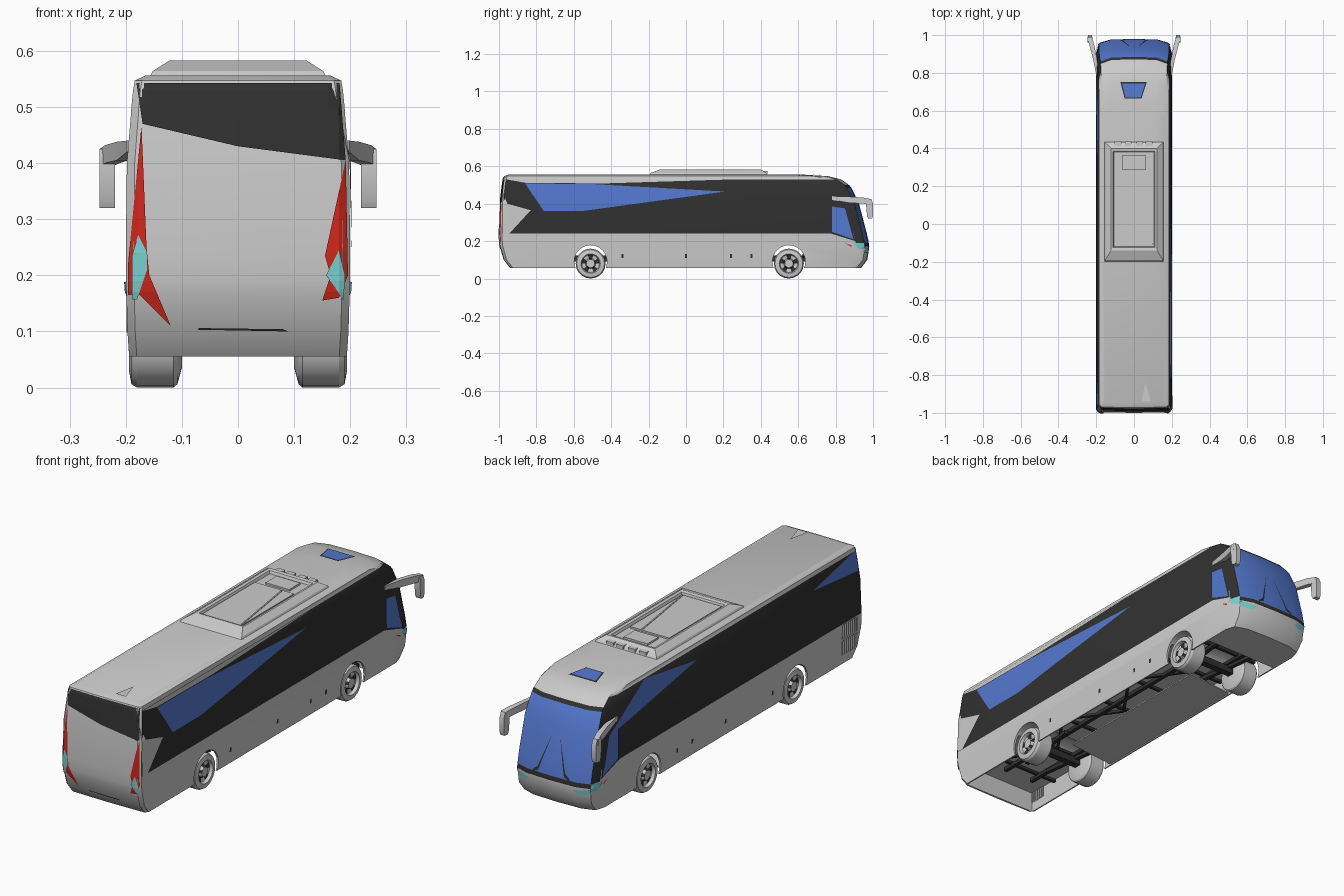
import bpy, bmesh, math
from mathutils import Vector
from mathutils.bvhtree import BVHTree

if "Cube" in bpy.data.objects:
    bpy.data.objects.remove(bpy.data.objects["Cube"])


def material(name, rgb):
    m = bpy.data.materials.new(name)
    m.diffuse_color = (*rgb, 1)
    m.use_nodes = True
    m.node_tree.nodes["Principled BSDF"].inputs["Base Color"].default_value = m.diffuse_color
    return m


BLACK = material("black", (0.03, 0.03, 0.03))
BLUE = material("glass_blue", (0.09, 0.19, 0.63))
RED = material("lamp_red", (0.65, 0.02, 0.01))
TEAL = material("lamp_teal", (0.2, 0.65, 0.65))


def add(name, bm, mats=(), smooth=False):
    me = bpy.data.meshes.new(name)
    bm.to_mesh(me)
    bm.free()
    ob = bpy.data.objects.new(name, me)
    bpy.context.collection.objects.link(ob)
    for m in mats:
        me.materials.append(m)
    if smooth:
        bpy.ops.object.select_all(action='DESELECT')
        ob.select_set(True)
        bpy.context.view_layer.objects.active = ob
        bpy.ops.object.shade_smooth_by_angle(angle=math.radians(30))
    return ob


def loft(rings, mat_of=lambda i, k: 0):
    """Closed solid through rings of equal point count."""
    bm = bmesh.new()
    vs = [[bm.verts.new(p) for p in r] for r in rings]
    n = len(vs[0])
    for i in range(len(vs) - 1):
        for k in range(n):
            j = (k + 1) % n
            f = bm.faces.new((vs[i][k], vs[i][j], vs[i + 1][j], vs[i + 1][k]))
            f.material_index = mat_of(i, k)
    bm.faces.new(vs[0][::-1])
    bm.faces.new(vs[-1])
    bmesh.ops.recalc_face_normals(bm, faces=bm.faces[:])
    return bm


def rect(hx, y0, y1, z):
    return [(-hx, y0, z), (hx, y0, z), (hx, y1, z), (-hx, y1, z)]


def box(name, lo, hi, mats=()):
    r = [[(lo[0], lo[1], z), (hi[0], lo[1], z), (hi[0], hi[1], z), (lo[0], hi[1], z)] for z in (lo[2], hi[2])]
    return add(name, loft(r), mats)


def beam(name, a, b, r, mats=()):
    a, b = Vector(a), Vector(b)
    q = (b - a).to_track_quat('Z', 'Y')
    c = [Vector((x * r, y * r, 0)) for x, y in ((-1, -1), (1, -1), (1, 1), (-1, 1))]
    return add(name, loft([[p + q @ v for v in c] for p in (a, b)]), mats)


# Body: plan outlines stacked by height (z, half width, rear y, front y)
LEVELS = [(.055, .194, -.94, .935), (.10, .197, -.975, .97), (.17, .199, -.995, .98),
          (.19, .2, -.998, .977), (.24, .2, -1, .967), (.40, .198, -.994, .925),
          (.485, .191, -.984, .885), (.50, .19, -.982, .872), (.53, .187, -.978, .83),
          (.547, .184, -.972, .76), (.556, .165, -.95, .62)]


def outline(z, w, r, f):
    half = [(0, r), (.93 * w, r + .003), (w, r + .016), (w, f - .07), (.93 * w, f - .024), (.62 * w, f - .004), (0, f)]
    return [(x, y, z) for x, y in half + [(-x, y) for x, y in half[5:0:-1]]]


def body_mat(i, k):
    z, s = LEVELS[i][0], min(k, 11 - k)
    if s == 2 and .24 <= z < .53 or s == 3 and .19 <= z <= .50:
        return 1
    if s >= 4 and .17 <= z < .50:
        return 2 if .18 < z < .45 else 1
    return 0


bm = loft([outline(*l) for l in LEVELS], body_mat)
skin = BVHTree.FromBMesh(bm)
body = add("body", bm, (None, BLACK, BLUE))

# Cut the hollow underside, wheel arches and rear side grille opening
AXLES = (-.51, .55)
cutters = [box("cut_under", (-.188, -.93, -.1), (.188, .74, .15)),
           box("cut_grille", (-.25, -.955, .10), (-.186, -.845, .235))]
for y in AXLES:
    bpy.ops.mesh.primitive_cylinder_add(vertices=24, radius=.088, depth=.6, location=(0, y, .09), rotation=(0, math.pi / 2, 0))
    cutters.append(bpy.context.object)
bpy.ops.object.select_all(action='DESELECT')
bpy.context.view_layer.objects.active = body
body.select_set(True)
for c in cutters:
    m = body.modifiers.new("cut", 'BOOLEAN')
    m.operation, m.solver, m.object = 'DIFFERENCE', 'EXACT', c
    bpy.ops.object.modifier_apply(modifier=m.name)
    bpy.data.objects.remove(c)
bpy.ops.object.shade_smooth_by_angle(angle=math.radians(30))

# Flat outlines laid on the body skin from one side
VIEWS = {'right': (lambda u, v: (1, u, v), (-1, 0, 0)), 'left': (lambda u, v: (-1, u, v), (1, 0, 0)),
         'rear': (lambda u, v: (u, -2, v), (0, 1, 0)), 'nose': (lambda u, v: (u, 2, v), (0, -1, 0)),
         'roof': (lambda u, v: (u, v, 1), (0, 0, -1))}


def decal(name, view, pts, mat=None, lift=.003):
    place, d = VIEWS[view]
    d = Vector(d)
    bm = bmesh.new()
    bm.faces.new([bm.verts.new((u, v, 0)) for u, v in pts])
    bmesh.ops.triangulate(bm, faces=bm.faces[:])
    cuts = [((0, l[0], 0), (0, 1, 0)) for l in LEVELS] + [((i * .02, 0, 0), (1, 0, 0)) for i in range(-50, 51)]
    for co, no in cuts:
        bmesh.ops.bisect_plane(bm, geom=bm.verts[:] + bm.edges[:] + bm.faces[:], plane_co=co, plane_no=no)
    for v in bm.verts:
        o = Vector(place(v.co.x, v.co.y))
        hit = skin.ray_cast(o, d)[0] or skin.find_nearest(o)[0]
        v.co = hit - d * lift
    bm.normal_update()
    for f in bm.faces:
        if f.normal.dot(d) > 0:
            f.normal_flip()
    return add(name, bm, (mat,) if mat else ())


decal("right_window_blue", 'right', [(-.86, .508), (-.5, .505), (.21, .465), (-.56, .36), (-.76, .36)], BLUE)
decal("right_roof_strip", 'right', [(-.96, .53), (-.86, .512), (-.45, .508), (.25, .53)])
decal("right_rear_panel", 'right', [(-.98, .46), (-.955, .40), (-.83, .365), (-.945, .24), (-.98, .24)])
decal("left_front_blue", 'left', [(.85, .37), (.57, .53), (.2, .475)], BLUE)
decal("left_rear_blue", 'left', [(-.64, .47), (-.955, .535), (-.965, .44)], BLUE)
for side in ('right', 'left'):
    decal(side + "_driver_window", side, [(.78, .385), (.85, .375), (.895, .21), (.78, .25)], BLUE, .005)
    decal(side + "_window_drop", side, [(.76, .245), (.895, .245), (.905, .20)], BLACK)
    decal(side + "_side_lamp", side, [(.89, .187), (.955, .192), (.955, .155), (.93, .155)], TEAL)
    decal(side + "_marker", side, [(.85, .19), (.885, .178), (.885, .168)], RED)
    for y in (-.34, 0, .24, .35):
        decal(side + "_latch", side, [(y - .006, .11), (y + .006, .11), (y + .006, .13), (y - .006, .13)], BLACK)

# Rear window and lamps
decal("rear_window", 'rear', [(-.181, .543), (.181, .543), (.192, .405), (0, .43), (-.17, .47)], BLACK)
decal("rear_lamp_left", 'rear', [(-.172, .467), (-.163, .25), (-.158, .2), (-.12, .11), (-.175, .165), (-.196, .165), (-.196, .22)], RED)
decal("rear_lamp_right", 'rear', [(.192, .405), (.155, .235), (.165, .2), (.15, .155), (.18, .16), (.196, .2)], RED)
decal("rear_lens_left", 'rear', [(-.178, .272), (-.162, .24), (-.162, .21), (-.18, .157), (-.189, .157), (-.189, .235)], TEAL, .005)
decal("rear_lens_right", 'rear', [(.18, .245), (.191, .2), (.188, .155), (.172, .18), (.157, .2)], TEAL, .005)
decal("rear_bumper_seam", 'rear', [(-.07, .106), (.08, .104), (.09, .1), (-.07, .103)], BLACK)

# Nose: headlamps and wipers
for s in (-1, 1):
    decal("headlamp", 'nose', [(s * .11, .155), (s * .188, .165), (s * .183, .14), (s * .13, .135)], TEAL)
    decal("wiper", 'nose', [(s * .02, .36), (s * .065, .2), (s * .1, .185), (s * .09, .20), (s * .07, .215)], BLACK)

# Roof hatch and vent
decal("hatch_frame", 'roof', [(-.072, .752), (.068, .752), (.04, .665), (-.05, .665)], BLACK)
decal("hatch_glass", 'roof', [(-.064, .745), (.06, .745), (.036, .671), (-.045, .671)], BLUE, .005)
decal("roof_vent", 'roof', [(.06, -.84), (.09, -.94), (.04, -.94)], None, .006)

# Roof air unit
add("roof_unit", loft([rect(.16, -.205, .44, .548), rect(.152, -.19, .43, .564), rect(.122, -.14, .40, .583),
                       rect(.11, -.125, .385, .580), rect(.105, -.12, .38, .568)]))
box("roof_unit_cover", (-.1, -.115, .566), (.098, .265, .575))
box("roof_unit_box", (-.06, .285, .566), (.06, .365, .576))
beam("roof_unit_rib", (.095, -.11, .575), (.04, .26, .575), .003)
for x in (-.085, -.03, .03, .08):
    box("roof_unit_vent", (x - .018, .395, .56), (x + .018, .437, .574))

# Grille slats on the left rear
for i in range(8):
    y = -.95 + i * .0143
    box("grille_slat", (-.199, y - .003, .098), (-.19, y + .003, .237))
box("grille_bar", (-.2, -.957, .163), (-.192, -.843, .171))

# Mirrors: flat wedge arm and hanging head
for s in (-1, 1):
    arm = [(.78, .188, .198, .42, .44), (.87, .195, .216, .405, .438), (.95, .211, .237, .40, .432), (.985, .222, .247, .395, .425)]
    add("mirror_arm", loft([[(s * a, y, c), (s * b, y, c), (s * b, y, d), (s * a, y, d)] for y, a, b, c, d in arm]), (), True)
    rings = [[(s * x, y, z) for x, y in ((.219, a), (.247, a), (.244, b), (.222, b))]
             for z, a, b in ((.32, .975, .995), (.335, .968, 1), (.40, .962, 1), (.425, .965, .99))]
    add("mirror_head", loft(rings), (), True)

# Wheels: turned profile (x, radius)
TYRE = [(.10, .045), (.108, .074), (.115, .08), (.18, .08), (.19, .074), (.194, .052), (.18, .047), (.176, .028), (.19, .022), (.19, .012)]
for y in AXLES:
    for s in (-1, 1):
        ang = [2 * math.pi * i / 20 for i in range(20)]
        rings = [[(s * x, y + r * math.cos(a), .08 + r * math.sin(a)) for a in ang] for x, r in TYRE]
        add("wheel", loft(rings, lambda i, k: 1 if i in (6, 7) and k % 4 < 2 else 0), (None, BLACK), True)
    beam("axle", (-.12, y, .085), (.12, y, .085), .016, (BLACK,))

# Underfloor panel on the left half, between the axles
add("underfloor_panel", loft([[(-.192, y, .06), (.03, y, .078), (.03, y, .084), (-.192, y, .066)] for y in (-.39, .43)]))

# Chassis: rails, cross members and zigzag bracing
for s in (-1, 1):
    beam("chassis_rail", (s * .075, -.8, .115), (s * .075, .73, .115), .009, (BLACK,))
    for y in AXLES:
        beam("axle_strut", (s * .06, y - .16, .1), (s * .1, y + .16, .1), .009, (BLACK,))
for i in range(7):
    y = -.75 + i * .23
    beam("cross_member", (-.17, y, .125), (.17, y, .125), .007, (BLACK,))
    if i < 6:
        s = 1 if i % 2 else -1
        beam("brace", (.09 - s * .08, y, .115), (.09 + s * .08, y + .23, .115), .006, (BLACK,))
